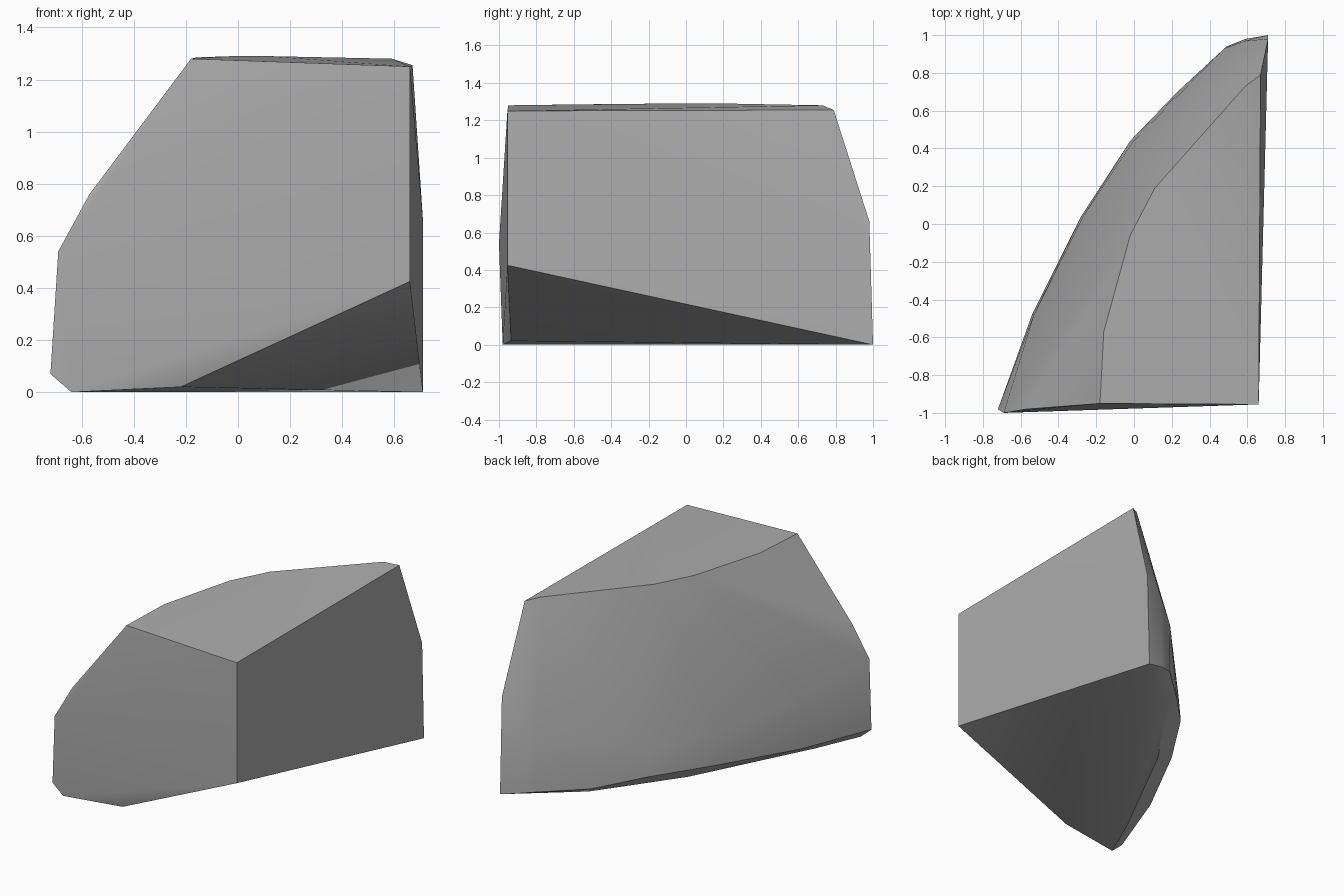
import bpy
import bmesh
import math

cube = bpy.data.objects.get("Cube")
if cube:
    bpy.data.objects.remove(cube, do_unlink=True)

# Stone colour
stone = bpy.data.materials.new("stone grey")
stone.use_nodes = True
colour = (0.42, 0.42, 0.42, 1)
stone.diffuse_color = colour
stone.node_tree.nodes["Principled BSDF"].inputs["Base Color"].default_value = colour

# Flat top rim, running from the front corner round the curved back
top_rim = [(0.66, -0.955, 1.25), (-0.18, -0.95, 1.28), (-0.16, -0.57, 1.285),
           (-0.02, -0.06, 1.29), (0.11, 0.19, 1.29), (0.59, 0.73, 1.28),
           (0.67, 0.79, 1.255)]

# Knee where the sloping shoulder meets the steep lower wall
knee = [(-0.57, -0.98, 0.76), (-0.69, -1.0, 0.54), (-0.53, -0.48, 0.42),
        (-0.27, 0.04, 0.32), (-0.01, 0.43, 0.28), (0.48, 0.93, 0.4),
        (0.59, 0.97, 0.55), (0.71, 0.98, 0.66)]

# Widest outline just above the ground
skirt = [(-0.72, -0.98, 0.07), (-0.54, -0.48, 0.08), (-0.28, 0.04, 0.1),
         (-0.02, 0.44, 0.1), (0.23, 0.7, 0.05), (0.49, 0.94, 0.05),
         (0.59, 0.98, 0.03)]

# Ground contact and the raised underside corner
base = [(-0.64, -0.98, 0), (-0.51, -0.68, 0), (-0.3, -0.28, 0), (-0.1, 0.12, 0),
        (0.28, 0.65, 0), (0.71, 1.0, 0), (-0.22, -0.935, 0.02),
        (0.66, -0.955, 0.425)]

# Wrap the rings in one chiselled block
bm = bmesh.new()
for point in top_rim + knee + skirt + base:
    bm.verts.new(point)
hull = bmesh.ops.convex_hull(bm, input=bm.verts)
unused = {v for v in hull["geom_interior"] if isinstance(v, bmesh.types.BMVert)}
bmesh.ops.delete(bm, geom=list(unused), context="VERTS")
bmesh.ops.recalc_face_normals(bm, faces=bm.faces)

mesh = bpy.data.meshes.new("rock_block")
bm.to_mesh(mesh)
bm.free()
mesh.materials.append(stone)
rock = bpy.data.objects.new("rock_block", mesh)
bpy.context.collection.objects.link(rock)

# Soft shading on the curved side, crisp chiselled edges
bpy.ops.object.select_all(action="DESELECT")
rock.select_set(True)
bpy.context.view_layer.objects.active = rock
bpy.ops.object.shade_smooth_by_angle(angle=math.radians(32))
